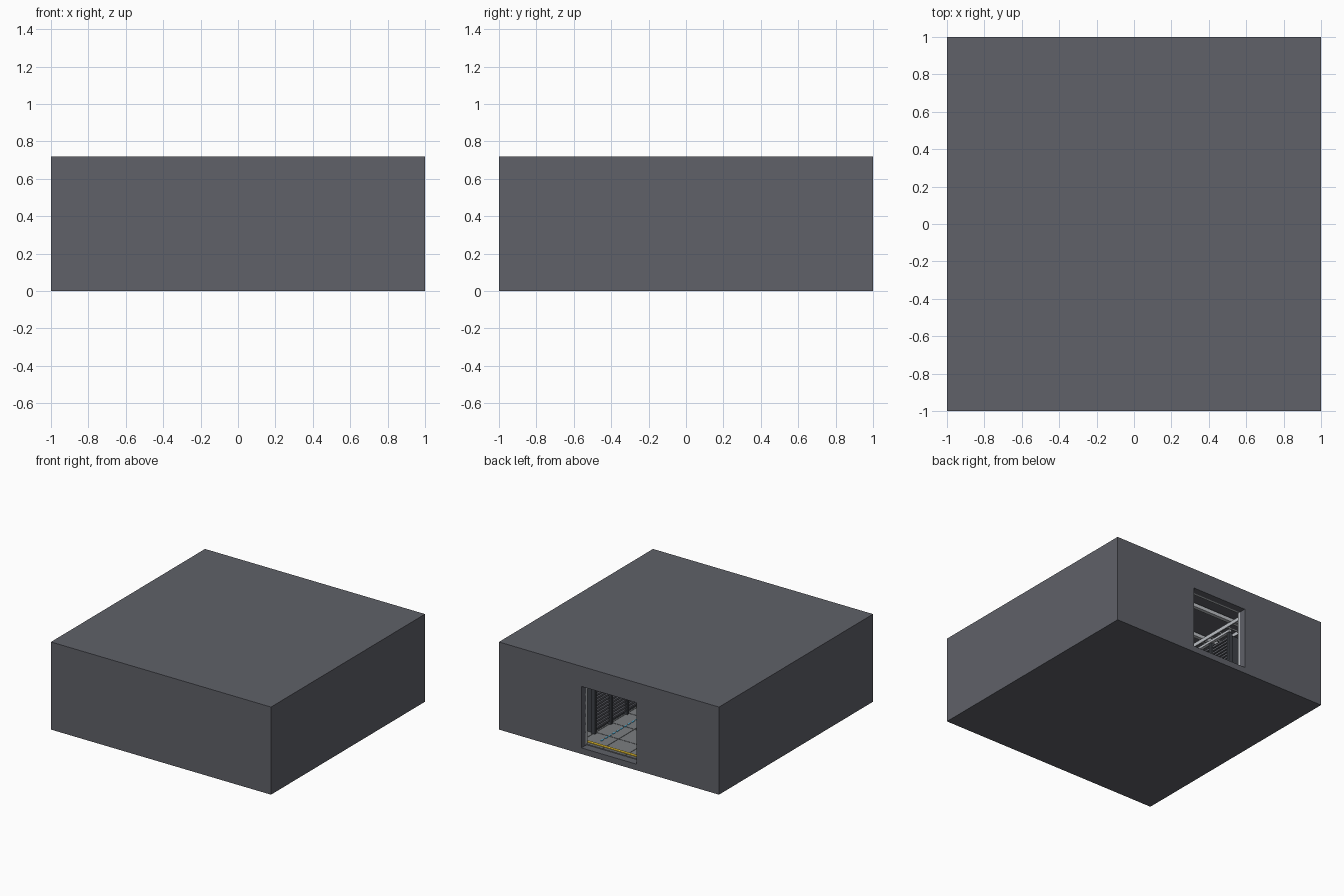
import bpy
from mathutils import Vector

if "Cube" in bpy.data.objects:
    bpy.data.objects.remove(bpy.data.objects["Cube"])


def material(name, r, g, b):
    m = bpy.data.materials.new(name)
    m.diffuse_color = (r, g, b, 1)
    m.use_nodes = True
    m.node_tree.nodes["Principled BSDF"].inputs["Base Color"].default_value = m.diffuse_color
    return m


WALL = material("wall_grey", 0.115, 0.12, 0.14)
DARK = material("dark_metal", 0.05, 0.055, 0.065)
LIGHT = material("light_metal", 0.5, 0.52, 0.55)
FLOOR = material("floor_grey", 0.2, 0.21, 0.22)
YELLOW = material("warning_yellow", 0.75, 0.5, 0.03)
BLUE = material("led_blue", 0.08, 0.5, 0.8)


def boxes(name, spans, mat=None):
    """One object made of boxes, each given as (x0, x1, y0, y1, z0, z1)."""
    verts, faces = [], []
    for x0, x1, y0, y1, z0, z1 in spans:
        n = len(verts)
        verts += [Vector((x, y, z)) for z in (z0, z1)
                  for x, y in ((x0, y0), (x1, y0), (x1, y1), (x0, y1))]
        faces += [(n + 3, n + 2, n + 1, n), (n + 4, n + 5, n + 6, n + 7)]
        faces += [(n + i, n + (i + 1) % 4, n + (i + 1) % 4 + 4, n + i + 4) for i in range(4)]
    mesh = bpy.data.meshes.new(name)
    mesh.from_pydata(verts, [], faces)
    ob = bpy.data.objects.new(name, mesh)
    bpy.context.collection.objects.link(ob)
    if mat:
        mesh.materials.append(mat)
    return ob


def mirror_x(ob):
    mod = ob.modifiers.new("mirror", 'MIRROR')
    mod.use_axis[0] = True
    return ob


# Hollow building shell with a doorway in the back wall
shell = boxes("building_shell", [(-1, 1, -1, 1, 0, 0.72)], WALL)
cutters = [boxes("room_cutter", [(-0.94, 0.94, -0.94, 0.94, 0.05, 0.68)], WALL),
           boxes("door_cutter", [(-0.25, 0.25, 0.9, 1.1, 0.05, 0.555)], WALL)]
for c in cutters:
    mod = shell.modifiers.new(c.name, 'BOOLEAN')
    mod.operation = 'DIFFERENCE'
    mod.solver = 'EXACT'
    mod.object = c
bpy.context.view_layer.objects.active = shell
for c in cutters:
    bpy.ops.object.modifier_apply(modifier=c.name)
    bpy.data.objects.remove(c)

# Raised floor tiles and yellow threshold
N = 9
P = 1.87 / N
boxes("floor_tiles", [(-0.935 + i * P + 0.002, -0.935 + (i + 1) * P - 0.002,
                       -0.935 + j * P + 0.002, -0.935 + (j + 1) * P - 0.002, 0.045, 0.058)
                      for i in range(N) for j in range(N)], FLOOR)
boxes("threshold_strip", [(-0.27, 0.27, 0.885, 0.91, 0.055, 0.063)], YELLOW)

# Dashed light lines along the aisle
mirror_x(boxes("aisle_lights", [(0.185, 0.195, -0.85 + i * 0.05, -0.82 + i * 0.05, 0.055, 0.062)
                                for i in range(34)], BLUE))

# Pale frame around the inside of the doorway
boxes("door_frame", [(-0.28, -0.25, 0.92, 0.945, 0.055, 0.585),
                     (0.25, 0.28, 0.92, 0.945, 0.055, 0.585),
                     (-0.25, 0.25, 0.92, 0.945, 0.555, 0.585)], LIGHT)

# Cabinet rows on both sides of the aisle: bodies, posts, slats, top rails
Y0, PITCH, COUNT = -0.72, 0.21, 7
Y1 = Y0 + PITCH * COUNT
mirror_x(boxes("cabinet_bodies", [(0.325, 0.56, Y0 + i * PITCH + 0.004, Y0 + (i + 1) * PITCH - 0.004,
                                   0.055, 0.47) for i in range(COUNT)], DARK))
mirror_x(boxes("cabinet_posts", [(0.295, 0.33, Y0 + i * PITCH - 0.012, Y0 + i * PITCH + 0.012,
                                  0.055, 0.48) for i in range(COUNT + 1)], DARK))
mirror_x(boxes("cabinet_slats", [(0.305, 0.33, Y0 + i * PITCH + 0.016, Y0 + (i + 1) * PITCH - 0.016,
                                  0.085 + k * 0.027, 0.1 + k * 0.027)
                                 for i in range(COUNT) for k in range(14)], WALL))
mirror_x(boxes("cabinet_top_rail", [(0.29, 0.315, Y0 - 0.02, Y1 + 0.02, 0.48, 0.5),
                                    (0.535, 0.56, Y0 - 0.02, Y1 + 0.02, 0.48, 0.5)], LIGHT))

# Ceiling cross beams and hanging cable trays with rungs
boxes("ceiling_beams", [(-0.97, 0.97, y - 0.015, y + 0.015, 0.635, 0.665)
                        for y in (-0.67, -0.335, 0, 0.335, 0.67)], LIGHT)
mirror_x(boxes("cable_tray", [(x, x + 0.01, -0.9, 0.9, 0.59, 0.62) for x in (0.36, 0.49)]
               + [(0.36, 0.5, -0.85 + i * 0.1, -0.84 + i * 0.1, 0.59, 0.6) for i in range(18)], LIGHT))

# Corner posts
mirror_x(boxes("corner_posts", [(0.88, 0.95, min(s * 0.88, s * 0.95), max(s * 0.88, s * 0.95),
                                 0.055, 0.685) for s in (-1, 1)], WALL))
